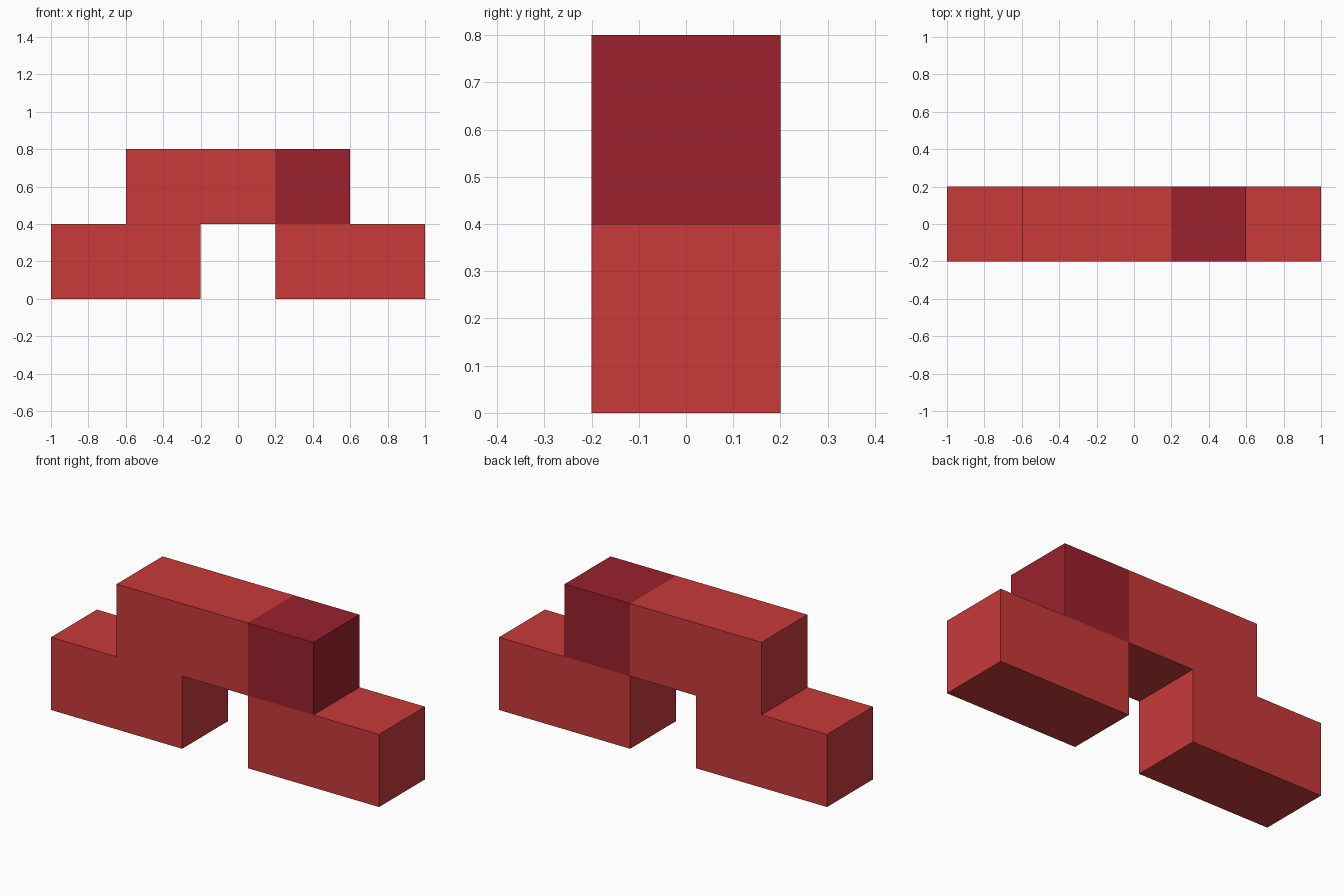
import bpy
import bmesh

if "Cube" in bpy.data.objects:
    bpy.data.objects.remove(bpy.data.objects["Cube"])

U = 0.4  # cube unit


def material(name, rgb):
    m = bpy.data.materials.new(name)
    m.diffuse_color = (*rgb, 1.0)
    m.use_nodes = True
    m.node_tree.nodes["Principled BSDF"].inputs["Base Color"].default_value = m.diffuse_color
    return m


def block(name, x0, x1, z0, mat):
    """Box one unit deep and one unit tall, spanning x0..x1."""
    bm = bmesh.new()
    bmesh.ops.create_cube(bm, size=1.0)
    for v in bm.verts:
        v.co.x = (x0 + x1) / 2 + v.co.x * (x1 - x0)
        v.co.y *= U
        v.co.z = z0 + (v.co.z + 0.5) * U
    mesh = bpy.data.meshes.new(name)
    bm.to_mesh(mesh)
    bm.free()
    mesh.materials.append(mat)
    obj = bpy.data.objects.new(name, mesh)
    bpy.context.collection.objects.link(obj)
    return obj


red = material("red", (0.584, 0.042, 0.042))
dark_red = material("dark red", (0.328, 0.0152, 0.0252))

# two feet with a gap between them
block("left_foot", -1.0, -0.2, 0.0, red)
block("right_foot", 0.2, 1.0, 0.0, red)
# bridge across the gap, with a dark end cube
block("bridge", -0.6, 0.2, U, red)
block("bridge_end", 0.2, 0.6, U, dark_red)
